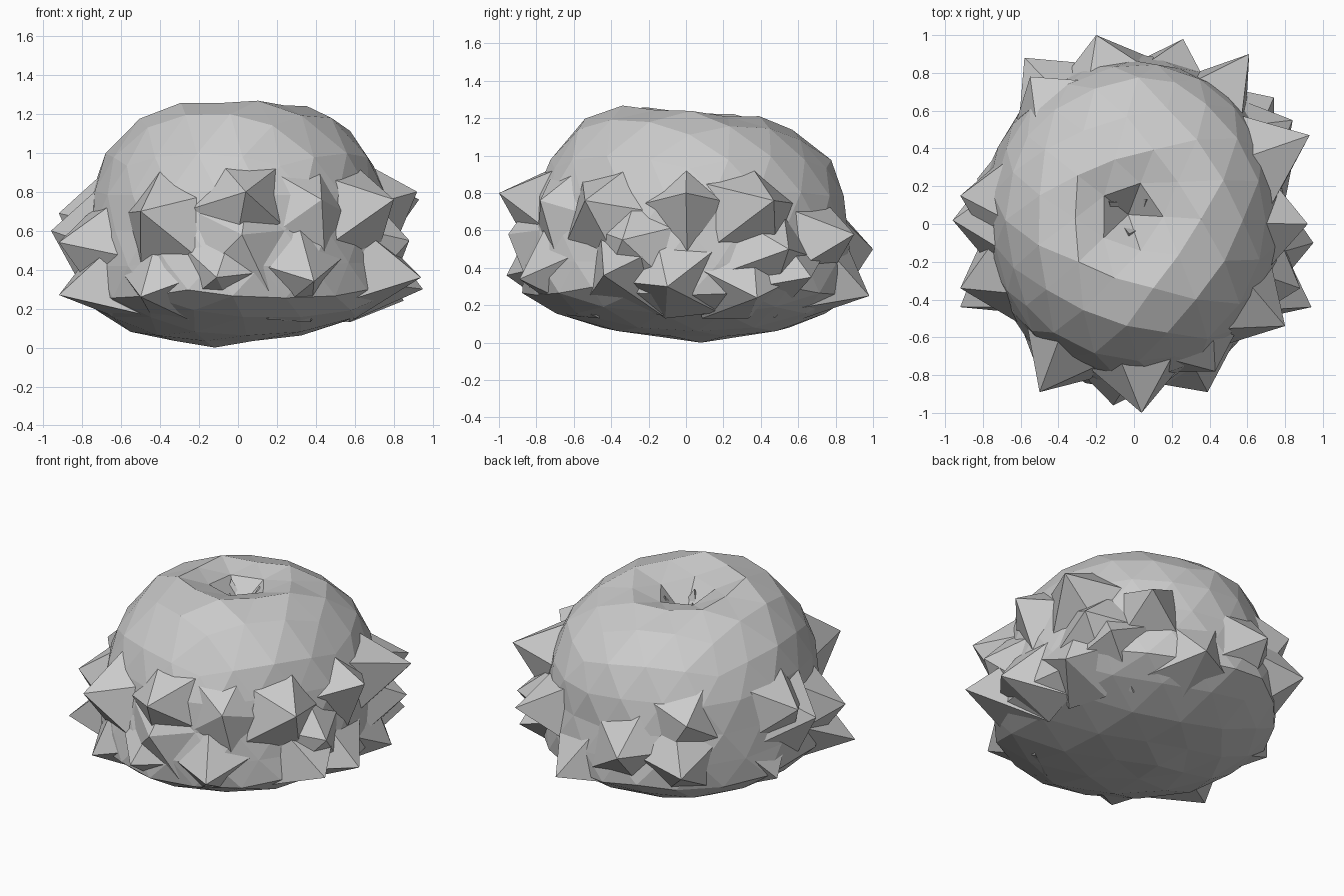
import bpy, bmesh, math, random

if "Cube" in bpy.data.objects:
    bpy.data.objects.remove(bpy.data.objects["Cube"])

random.seed(7)
Y_STRETCH = 1.09
Y_SHIFT = 0.02

def make_object(name, bm):
    mesh = bpy.data.meshes.new(name)
    bm.to_mesh(mesh)
    bm.free()
    ob = bpy.data.objects.new(name, mesh)
    bpy.context.collection.objects.link(ob)
    return ob

# Body profile: angle from the top pole, radius, height
PROFILE = [(0, 0, 1.02), (16, 0.19, 1.20), (32, 0.36, 1.24), (45, 0.53, 1.16),
           (58, 0.68, 1.00), (75, 0.76, 0.79), (90, 0.785, 0.60), (105, 0.81, 0.43),
           (118, 0.83, 0.28), (135, 0.68, 0.165), (150, 0.46, 0.07), (180, 0, 0)]

def lerp(x, x0, x1, y0, y1):
    return y0 + (x - x0) / (x1 - x0) * (y1 - y0)

def profile_at(angle):
    for (a0, r0, z0), (a1, r1, z1) in zip(PROFILE, PROFILE[1:]):
        if angle <= a1:
            return lerp(angle, a0, a1, r0, r1), lerp(angle, a0, a1, z0, z1)
    return 0, 0

def radius_at(z):
    side = PROFILE[2:]
    for (_, r0, z0), (_, r1, z1) in zip(side, side[1:]):
        if z1 <= z <= z0:
            return lerp(z, z0, z1, r0, r1)
    return 0

# Domed body with a pit at the top and a slightly off-centre underside
bm = bmesh.new()
bmesh.ops.create_icosphere(bm, subdivisions=3, radius=1)
for v in bm.verts:
    d = v.co.normalized()
    ang = math.degrees(math.acos(max(-1, min(1, d.z))))
    az = math.atan2(d.y, d.x)
    r, z = profile_at(ang)
    r *= 1 + random.uniform(-0.015, 0.015)
    if z > 1.02:
        z -= 0.03 * math.sin(az) * min(1, r / 0.3)
    pit = max(0, 1 - ang / 40)
    low = max(0, 1 - z / 0.2)
    v.co = (r * math.cos(az) - 0.03 * pit - 0.12 * low,
            Y_STRETCH * r * math.sin(az) + Y_SHIFT + 0.03 * pit + 0.06 * low, max(0, z))
bmesh.ops.recalc_face_normals(bm, faces=bm.faces)
make_object("body", bm)

# Ring of broad faceted thorns whose bases spread over the body and merge
TIPS = [
    (0.04, -1.00, 0.80), (0.02, -0.95, 0.58), (-0.11, -0.96, 0.36), (0.39, -0.89, 0.34),
    (-0.50, -0.89, 0.70), (-0.50, -0.80, 0.26), (0.43, -0.78, 0.76),
    (0.80, -0.54, 0.76), (0.94, -0.44, 0.36), (0.88, -0.34, 0.55), (0.95, -0.10, 0.30),
    (0.92, 0.00, 0.80), (0.85, 0.38, 0.24), (0.93, 0.47, 0.76), (0.84, 0.55, 0.50),
    (0.74, 0.67, 0.35), (0.61, 0.90, 0.58), (0.26, 0.98, 0.25), (-0.20, 1.00, 0.50),
    (-0.58, 0.88, 0.42), (-0.55, 0.78, 0.72), (-0.92, -0.44, 0.27), (-0.92, -0.34, 0.54),
    (-0.96, 0.02, 0.60), (-0.92, 0.15, 0.69), (-0.83, 0.24, 0.25)]

bm = bmesh.new()
for x, y, z in TIPS:
    az = math.atan2((y - Y_SHIFT) / Y_STRETCH, x)
    z_mid = 0.5 + 0.8 * (z - 0.5)
    sides = random.choice((4, 5, 5))
    turn = random.uniform(0, 6.28)
    ring = []
    for i in range(sides):
        a = turn + 2 * math.pi * i / sides
        spread = random.uniform(0.25, 0.36)
        zi = max(0.13, min(0.93, z_mid + 0.9 * spread * math.sin(a)))
        ri = radius_at(zi) * 0.965
        azi = az + spread * math.cos(a) / 0.85
        ring.append(bm.verts.new((ri * math.cos(azi),
                                  Y_STRETCH * ri * math.sin(azi) + Y_SHIFT, zi)))
    tip = bm.verts.new((x, y, z))
    for i in range(sides):
        bm.faces.new((ring[i], ring[(i + 1) % sides], tip))
make_object("thorns", bm)

# Small points inside the top pit
bm = bmesh.new()
for x, y in ((-0.02, -0.04), (-0.10, 0.09), (0.05, 0.10)):
    base = [bm.verts.new((x + 0.07 * math.cos(a), y + 0.07 * math.sin(a), 1.04))
            for a in (0.3, 2.4, 4.5)]
    tip = bm.verts.new((x * 1.3, y * 1.3, 1.17))
    for i in range(3):
        bm.faces.new((base[i], base[(i + 1) % 3], tip))
    bm.faces.new(base[::-1])
make_object("pit_points", bm)
